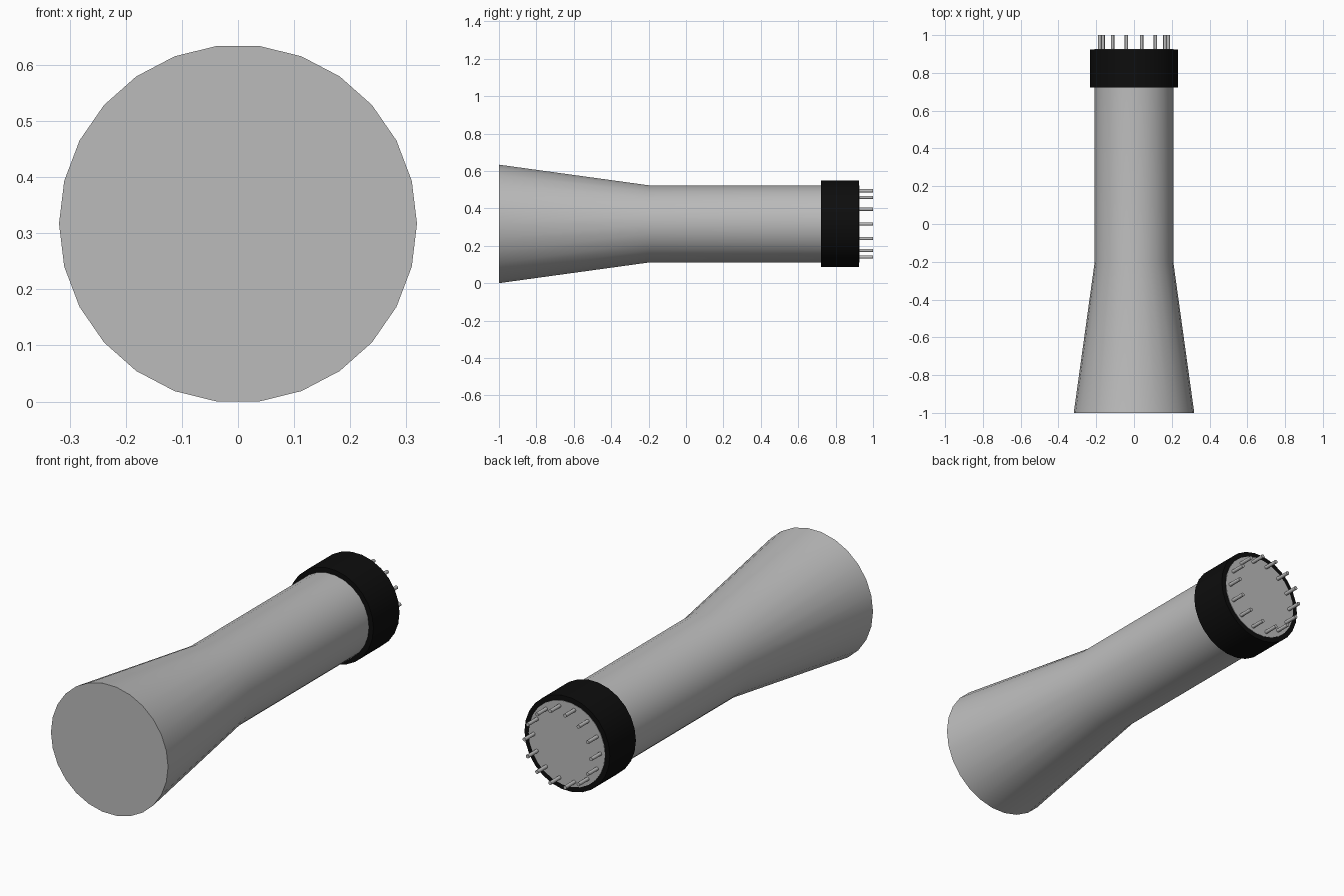
import bpy, bmesh, math

cube = bpy.data.objects.get("Cube")
if cube:
    bpy.data.objects.remove(cube, do_unlink=True)

SIDES = 26
AXIS_Z = 0.317


def material(name, value):
    m = bpy.data.materials.new(name)
    m.use_nodes = True
    colour = (value, value, value, 1)
    m.diffuse_color = colour
    m.node_tree.nodes["Principled BSDF"].inputs["Base Color"].default_value = colour
    return m


grey = material("light grey", 0.5)
black = material("black", 0.004)


def lathe(name, profile, sides, mat, x=0.0, z=AXIS_Z):
    """Closed solid of revolution along y from (y, radius) pairs."""
    bm = bmesh.new()
    rings = []
    for y, r in profile:
        rings.append([bm.verts.new((r * math.cos(math.tau * i / sides), y,
                                    r * math.sin(math.tau * i / sides)))
                      for i in range(sides)])
    for a, b in zip(rings, rings[1:]):
        for i in range(sides):
            j = (i + 1) % sides
            bm.faces.new((a[i], a[j], b[j], b[i]))
    bm.faces.new(rings[0])
    bm.faces.new(rings[-1])
    bmesh.ops.recalc_face_normals(bm, faces=bm.faces)
    mesh = bpy.data.meshes.new(name)
    bm.to_mesh(mesh)
    bm.free()
    mesh.materials.append(mat)
    obj = bpy.data.objects.new(name, mesh)
    obj.location = (x, 0, z)
    bpy.context.collection.objects.link(obj)
    bpy.ops.object.select_all(action='DESELECT')
    obj.select_set(True)
    bpy.context.view_layer.objects.active = obj
    bpy.ops.object.shade_smooth_by_angle(angle=math.radians(40))
    return obj


# Flared tube, its rear cap just showing through the socket
lathe("flared_tube", [(-1, 0.319), (-0.2, 0.208), (0.927, 0.208)], SIDES, grey)

# Dark socket collar
lathe("socket_collar", [(0.722, 0.2325), (0.925, 0.2325)], SIDES, black)

# Ring of contact pins
for k in range(14):
    a = math.tau * k / 14
    lathe(f"contact_pin_{k + 1}", [(0.9, 0.009), (1.0, 0.009)], 10, grey,
          0.1815 * math.cos(a), AXIS_Z + 0.1815 * math.sin(a))
